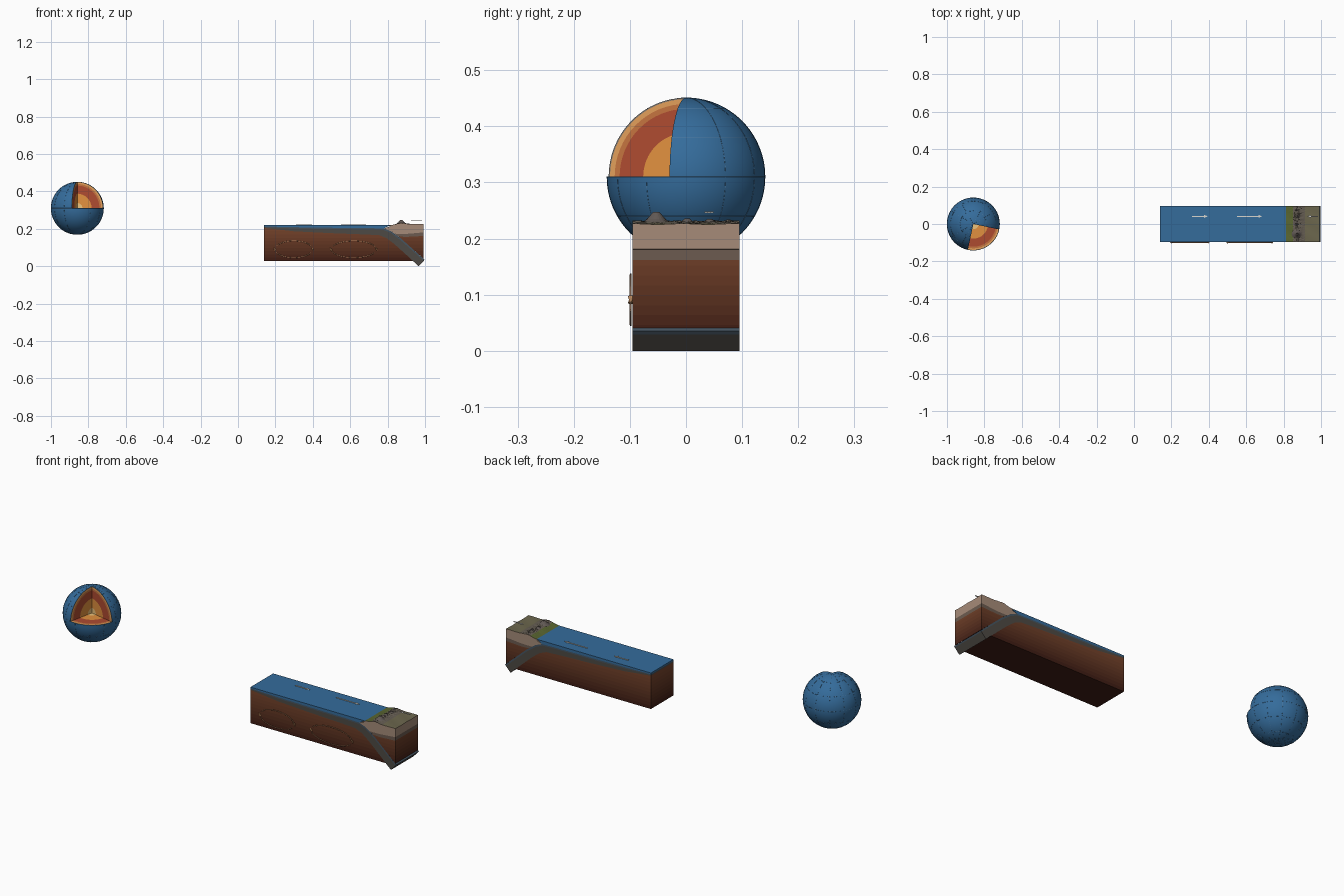
import bpy, bmesh, math, random
from mathutils import Vector, Matrix

if "Cube" in bpy.data.objects:
    bpy.data.objects.remove(bpy.data.objects["Cube"])

random.seed(4)
C = Vector((-0.859, 0, 0.31))
R = 0.141
TURN = Matrix.Rotation(math.radians(-12), 3, 'Z')
W = 0.095
mats = {}


def mat(col):
    if col not in mats:
        m = bpy.data.materials.new("colour_%d" % len(mats))
        m.diffuse_color = (*col, 1)
        m.use_nodes = True
        m.node_tree.nodes["Principled BSDF"].inputs["Base Color"].default_value = m.diffuse_color
        mats[col] = m
    return mats[col]


def finish(bm, name, cols, smooth=False):
    bmesh.ops.recalc_face_normals(bm, faces=bm.faces)
    me = bpy.data.meshes.new(name)
    bm.to_mesh(me)
    bm.free()
    for c in cols:
        me.materials.append(mat(c))
    ob = bpy.data.objects.new(name, me)
    bpy.context.collection.objects.link(ob)
    if smooth:
        for p in me.polygons:
            p.use_smooth = True
    return ob


def tube(name, pts, r, col):
    cu = bpy.data.curves.new(name, 'CURVE')
    cu.dimensions = '3D'
    cu.bevel_depth = r
    cu.bevel_resolution = 1
    cu.use_fill_caps = True
    sp = cu.splines.new('POLY')
    sp.points.add(len(pts) - 1)
    for p, co in zip(sp.points, pts):
        p.co = (*co, 1)
    cu.materials.append(mat(col))
    bpy.context.collection.objects.link(bpy.data.objects.new(name, cu))


def prism(name, pts, cols, y0=-W, y1=W, bands=None):
    """Extrude an x-z outline along y; optionally colour it in height bands."""
    bm = bmesh.new()
    f = bm.faces.new([bm.verts.new((x, y0, z)) for x, z in pts])
    ext = bmesh.ops.extrude_face_region(bm, geom=[f], use_keep_orig=True)
    bmesh.ops.translate(bm, vec=(0, y1 - y0, 0),
                        verts=[v for v in ext['geom'] if isinstance(v, bmesh.types.BMVert)])
    bmesh.ops.recalc_face_normals(bm, faces=bm.faces)
    bmesh.ops.triangulate(bm, faces=bm.faces)
    if bands:
        lo, hi = bands
        n = len(cols)
        for i in range(1, n):
            bmesh.ops.bisect_plane(bm, geom=bm.verts[:] + bm.edges[:] + bm.faces[:],
                                   plane_co=(0, 0, lo + (hi - lo) * i / n), plane_no=(0, 0, 1))
        for f in bm.faces:
            t = (f.calc_center_median().z - lo) / (hi - lo)
            f.material_index = max(0, min(n - 1, int(t * n)))
    return finish(bm, name, cols)


# --- Globe with one upper octant removed ---
OCEAN = (0.035, 0.15, 0.33)
in_cut = lambda p: p.x > 1e-4 and p.y < -1e-4 and p.z > 1e-4
bm = bmesh.new()
bmesh.ops.create_uvsphere(bm, u_segments=64, v_segments=32, radius=R)
bmesh.ops.delete(bm, geom=[f for f in bm.faces if in_cut(f.calc_center_median())], context='FACES')
bmesh.ops.transform(bm, matrix=Matrix.Translation(C) @ TURN.to_4x4(), verts=bm.verts)
finish(bm, "globe_ocean_surface", [OCEAN], True)

# Layer rings on the three cut faces
layers = [("inner_core", 0, 0.028, (0.85, 0.55, 0.2)), ("outer_core", 0.028, 0.078, (0.75, 0.28, 0.05)),
          ("lower_mantle", 0.078, 0.121, (0.42, 0.07, 0.03)), ("transition_zone", 0.121, 0.13, (0.55, 0.17, 0.05)),
          ("upper_mantle", 0.13, 0.1385, (0.75, 0.34, 0.1)), ("globe_crust", 0.1385, R, (0.2, 0.18, 0.16))]
X, Y, Z = Vector((1, 0, 0)), Vector((0, -1, 0)), Vector((0, 0, 1))
for name, r0, r1, col in layers:
    bm = bmesh.new()
    for u, v in ((X, Z), (Y, Z), (X, Y)):
        for i in range(16):
            d = [u * math.cos(a) + v * math.sin(a) for a in (i * math.pi / 32, (i + 1) * math.pi / 32)]
            ps = [d[0] * r0, d[0] * r1, d[1] * r1] + ([d[1] * r0] if r0 else [])
            bm.faces.new([bm.verts.new(C + TURN @ p) for p in ps])
    bmesh.ops.remove_doubles(bm, verts=bm.verts, dist=1e-6)
    finish(bm, name, [col])


# Latitude and longitude lines, broken at the cut
def grid_line(name, fn):
    run = []
    for i in range(97):
        p = fn(2 * math.pi * i / 96)
        if not in_cut(p):
            run.append(C + TURN @ p)
        if (in_cut(p) or i == 96) and len(run) > 1:
            tube(name, run, 0.0004, (0.08, 0.2, 0.36))
        if in_cut(p):
            run = []


for k in (-60, -30, 0, 30, 60):
    h, q = R * math.sin(math.radians(k)), R * math.cos(math.radians(k))
    grid_line("latitude_line", lambda a: Vector((q * math.cos(a), q * math.sin(a), h)))
for k in range(6):
    b = math.radians(30 * k + 12)
    grid_line("longitude_line", lambda a: Vector((R * math.cos(a) * math.cos(b), R * math.cos(a) * math.sin(b), R * math.sin(a))))

# --- Plate block ---
L, E = 0.14, 0.992
top = [(L, .213), (.3, .209), (.5, .206), (.7, .204), (.78, .202), (.82, .186), (.87, .15), (.93, .096), (E + .006, .035)]
mid = [(L, .209), (.3, .202), (.5, .199), (.7, .197), (.775, .195), (.815, .179), (.865, .143), (.925, .09), (E + .001, .029)]
bot = [(L, .205), (.3, .187), (.5, .177), (.68, .17), (.755, .166), (.795, .15), (.838, .117), (.9, .061), (.966, 0)]
prism("oceanic_crust", top + mid[::-1], [(0.06, 0.09, 0.12)])
prism("oceanic_lithosphere_slab", mid + bot[::-1], [(0.075, 0.067, 0.058)])
low, high = Vector((0.045, 0.01, 0.006)), Vector((0.19, 0.06, 0.025))
shades = [tuple(low.lerp(high, (i + .5) / 10)) for i in range(10)]
prism("mantle", [(L, .028)] + bot[:-1] + [(.936, .028)], shades, bands=(.028, .205))
prism("mantle_wedge", [(.858, .159), (.87, .15), (.93, .096), (E, .041), (E, .162), (.9, .157)], shades, bands=(.028, .205))
prism("continental_lithosphere", [(.84, .172), (.858, .159), (.9, .157), (E, .162), (E, .181), (.9, .173)], [(0.15, 0.105, 0.08)])
prism("continental_crust", [(.78, .202), (.82, .186), (.84, .172), (.9, .173), (E, .181), (E, .223), (.87, .223), (.82, .216)], [(0.38, 0.26, 0.19)])
prism("sea_water", top[:5] + [(.812, .2195), (L, .2195)], [OCEAN])

# Land surface: green coast, rough mountain belt, plateau
volcanoes = [(.873, -.053, .247, .03), (.868, .002, .236, .02), (.876, .042, .235, .02), (.868, .076, .234, .016)]
nx, ny = 42, 38
bm = bmesh.new()
rows = []
for i in range(nx + 1):
    x = .80 + (E - .80) * i / nx
    row = []
    for j in range(ny + 1):
        y = -W + 2 * W * j / ny
        belt = math.exp(-((x - .875) / .028) ** 2)
        z = .2165 + .0095 * min(1, (x - .80) / .06)
        z += belt * (.004 + random.uniform(-.0015, .003)) + .0007 * math.sin(70 * y + 40 * x)
        row.append(bm.verts.new((x, y, z)))
    rows.append(row)
for i in range(nx):
    for j in range(ny):
        f = bm.faces.new((rows[i][j], rows[i + 1][j], rows[i + 1][j + 1], rows[i][j + 1]))
        x = f.calc_center_median().x
        f.material_index = 0 if x < .848 else (1 if x < .915 else 2)
ext = bmesh.ops.extrude_edge_only(bm, edges=[e for e in bm.edges if e.is_boundary])
for v in ext['geom']:
    if isinstance(v, bmesh.types.BMVert):
        v.co.z = .214 if v.co.x < .86 else .221
for f in ext['geom']:
    if isinstance(f, bmesh.types.BMFace):
        f.material_index = 3
finish(bm, "land_surface", [(.1, .13, .03), (.13, .11, .085), (.15, .135, .075), (.38, .26, .19)])

# Volcanoes with craters
for x, y, ztop, r in volcanoes:
    bm = bmesh.new()
    prof = [(r, .225), (r * .55, .225 + (ztop - .225) * .45), (r * .2, ztop), (.001, ztop - .003)]
    vs = [bm.verts.new((x + a, y, z)) for a, z in prof]
    es = [bm.edges.new(p) for p in zip(vs, vs[1:])]
    bmesh.ops.spin(bm, geom=vs + es, cent=(x, y, 0), axis=(0, 0, 1), angle=2 * math.pi, steps=20)
    bmesh.ops.remove_doubles(bm, verts=bm.verts, dist=1e-5)
    finish(bm, "volcano", [(.12, .1, .09)])


# Plate motion arrows lying above the surface
def flat_arrow(x0, x1, z):
    bm = bmesh.new()
    s = 1 if x1 > x0 else -1
    h = x1 - s * .02
    pts = [(x0, -.003), (h, -.003), (h, -.008), (x1, 0), (h, .008), (h, .003), (x0, .003)]
    f = bm.faces.new([bm.verts.new((x, .041 + y, z)) for x, y in pts])
    g = bmesh.ops.extrude_face_region(bm, geom=[f], use_keep_orig=True)
    bmesh.ops.translate(bm, vec=(0, 0, .002), verts=[v for v in g['geom'] if isinstance(v, bmesh.types.BMVert)])
    finish(bm, "motion_arrow", [(.7, .68, .63)])


flat_arrow(.31, .395, .221)
flat_arrow(.55, .685, .221)
flat_arrow(.985, .925, .246)

# Convection loops on the front face, each two arcs with cone heads
for cx, hw in ((.298, .1), (.619, .12)):
    P = lambda a: Vector((cx + hw * math.cos(a), -.0985, .091 + .045 * math.sin(a)))
    for start in (math.pi - .42, -.42):
        arc = [P(start - i * 2.6 / 24) for i in range(25)]
        tube("convection_path", arc, .0018, (.4, .2, .1))
        d = (arc[-1] - arc[-2]).normalized()
        bm = bmesh.new()
        bmesh.ops.create_cone(bm, cap_ends=True, segments=12, radius1=.005, radius2=0, depth=.016,
                              matrix=Matrix.Translation(arc[-1] + d * .008) @ d.to_track_quat('Z', 'Y').to_matrix().to_4x4())
        finish(bm, "convection_arrowhead", [(.6, .3, .13)])
